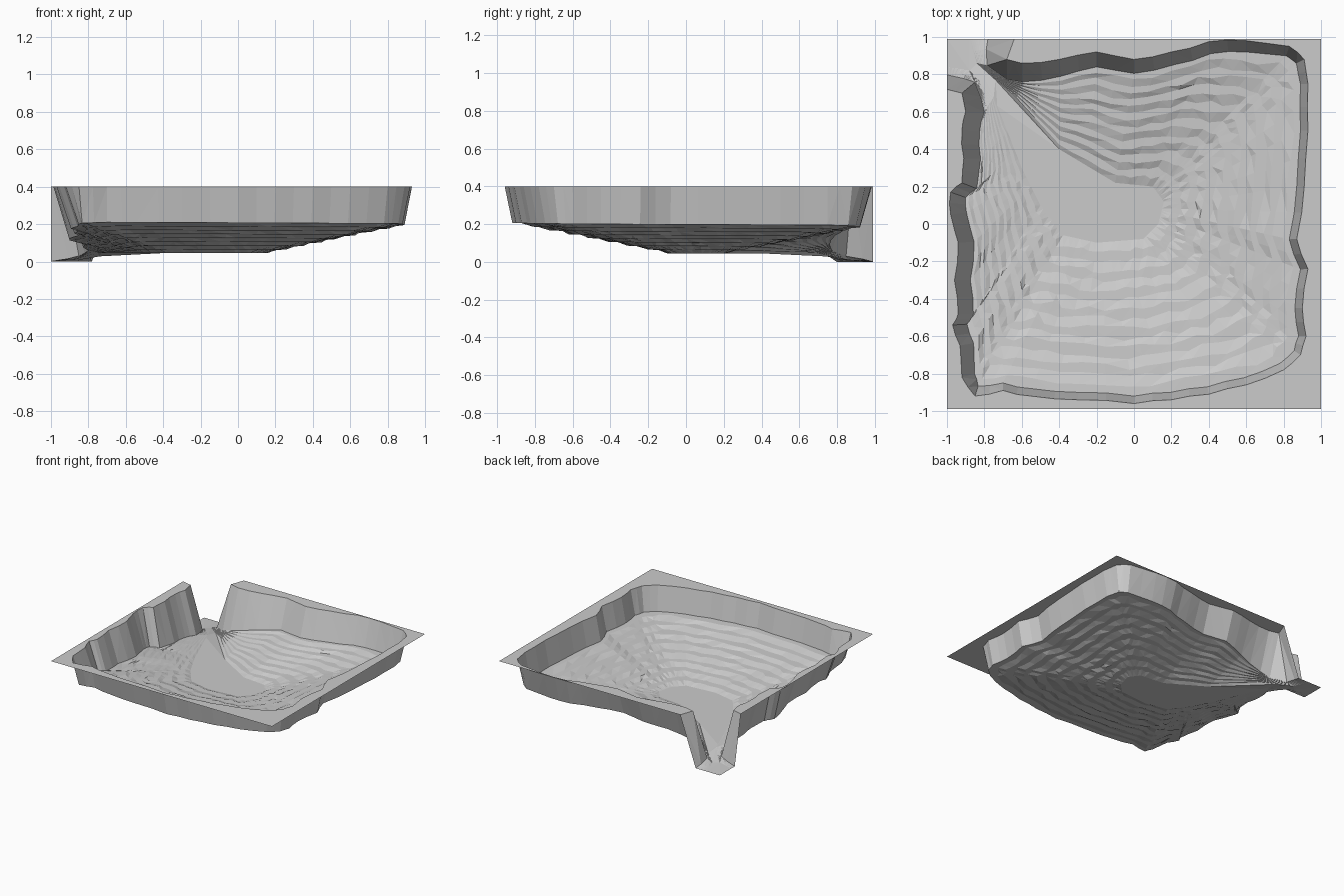
import bpy, bmesh, random
from mathutils import Vector

if "Cube" in bpy.data.objects:
    bpy.data.objects.remove(bpy.data.objects["Cube"])

random.seed(4)
TOP, HY = 0.40, 0.99      # plateau height, half depth
STEPS, SUB = 8, 2         # terraces, subdivisions between stations

# Upper lip of the pit wall, from the open corner round the front, right and back
lip = [(-1, .72), (-.92, .70), (-.90, .60), (-.92, .50), (-.91, .35), (-.92, .22),
       (-.98, .17), (-.98, .05), (-.94, -.10), (-.96, -.30), (-.94, -.48), (-.97, -.54),
       (-.93, -.65), (-.92, -.82), (-.85, -.92), (-.70, -.89), (-.55, -.92), (-.30, -.94),
       (0, -.96), (.2, -.94), (.4, -.91), (.6, -.86), (.8, -.78), (.89, -.70),
       (.92, -.60), (.90, -.45), (.93, -.24), (.87, -.08), (.91, .2), (.93, .5),
       (.93, .75), (.91, .88), (.83, .95), (.6, .98), (.4, .975), (.2, .92),
       (0, .88), (-.2, .92), (-.4, .88), (-.6, .86), (-.68, .88), (-.64, .99)]
LAST = len(lip) - 1

# Keys by station: wall foot (inset, height) and the low valley floor (x, y, z)
foot_keys = [(0, .08, 0), (1, .09, .03), (2, .10, .06), (5, .085, .10), (9, .085, .15),
             (13, .07, .20), (15, .04, .21), (30, .04, .195), (33, .06, .185), (37, .08, .17),
             (38, .09, .14), (39, .10, .09), (40, .11, .03), (41, .15, 0)]
valley_keys = [(0, -1, .84, 0), (1, -.88, .82, .01), (2, -.75, .68, .045), (6, -.6, .3, .045),
               (10, -.5, .1, .045), (14, -.38, -.06, .045), (17, -.2, -.1, .045),
               (21, .05, -.08, .045), (24, .13, 0, .045), (29, .16, .12, .045),
               (33, .1, .2, .045), (36, -.1, .22, .045), (38, -.4, .4, .045),
               (39, -.64, .68, .045), (40, -.84, .86, .01), (41, -.88, .99, 0)]


def sample(keys, s):
    for a, b in zip(keys, keys[1:]):
        if s <= b[0]:
            f = (s - a[0]) / (b[0] - a[0])
            return [p + (q - p) * f for p, q in zip(a[1:], b[1:])]
    return list(keys[-1][1:])


def pin(p, s):
    # keep the chain ends on the outer border, everything inside the square
    if s == 0:
        p.x = -1
    if s == LAST:
        p.y = HY
    p.x, p.y = max(-1, min(1, p.x)), max(-HY, min(HY, p.y))
    return p


lip_keys = [(i, x, y) for i, (x, y) in enumerate(lip)]
stations = [i / SUB for i in range(LAST * SUB + 1)]
top, foot, valley = [], [], []
for s in stations:
    p = Vector((*sample(lip_keys, s), TOP))
    d = (Vector(sample(lip_keys, min(LAST, s + 1))) - Vector(sample(lip_keys, max(0, s - 1)))).normalized()
    inset, z = sample(foot_keys, s)
    if s % 1 and 2 < s < 39:
        p += Vector((-d.y, d.x, 0)) * random.uniform(-.008, .008)
    top.append(pin(p, s))
    q = p + Vector((-d.y, d.x, 0)) * inset
    q.z = z
    foot.append(pin(q, s))
    valley.append(pin(Vector(sample(valley_keys, s)), s))

# Terrace rings from the wall foot to the valley: flat tread, then riser
rings = [top, foot]
for k in range(STEPS):
    for t, level in (((k + .5) / STEPS, k + .1), ((k + 1) / STEPS, k + 1)):
        ring = []
        for s, f, v in zip(stations, foot, valley):
            rough = .018 if t < 1 and 3 < s < 38 else 0
            p = f.lerp(v, t + random.uniform(-rough, rough))
            p.z = f.z + (v.z - f.z) * level / STEPS
            ring.append(pin(p, s))
        rings.append(ring)

# Outer border: the lip pushed out to the square, with three exact corners
border = []
for p in top:
    q = p / max(abs(p.x), abs(p.y) / HY)
    if q.x < -.99:
        q.y = min(q.y, .72)
    elif q.y > HY - .01:
        q.x = max(q.x, -.64)
    border.append(Vector((q.x, q.y, TOP)))
for cx, cy in ((-1, -HY), (1, -HY), (1, HY)):
    c = Vector((cx, cy, TOP))
    i = min(range(len(border)), key=lambda j: (border[j] - c).length)
    border[i] = c


def make_object(name, build):
    bm = bmesh.new()
    build(bm)
    bmesh.ops.remove_doubles(bm, verts=bm.verts[:], dist=1e-4)
    bmesh.ops.triangulate(bm, faces=bm.faces[:], ngon_method='EAR_CLIP')
    mesh = bpy.data.meshes.new(name)
    bm.to_mesh(mesh)
    bm.free()
    bpy.context.collection.objects.link(bpy.data.objects.new(name, mesh))


def loft(bm, chains):
    rows = [[bm.verts.new(p) for p in c] for c in chains]
    for a, b in zip(rows, rows[1:]):
        for i in range(len(a) - 1):
            bm.faces.new((a[i], a[i + 1], b[i + 1], b[i]))
    return rows


# Terraced pit floor with the valley running out at the open corner:
# the two valley sides are bridged across, pairing points from the corner inwards
def floor(bm):
    inner = loft(bm, rings[1:])[-1]
    corner = bm.verts.new((-1, HY, 0))
    bm.faces.new((inner[0], inner[SUB], inner[-1 - SUB], inner[-1], corner))
    bm.faces.new(inner[SUB:-SUB])
    for a in (inner[:SUB + 1], inner[-1 - SUB:]):
        if len(a) > 2:
            bm.faces.new(a)


make_object("plateau", lambda bm: loft(bm, [border, top]))
make_object("pit_wall", lambda bm: loft(bm, rings[:2]))
make_object("terraced_floor", floor)
